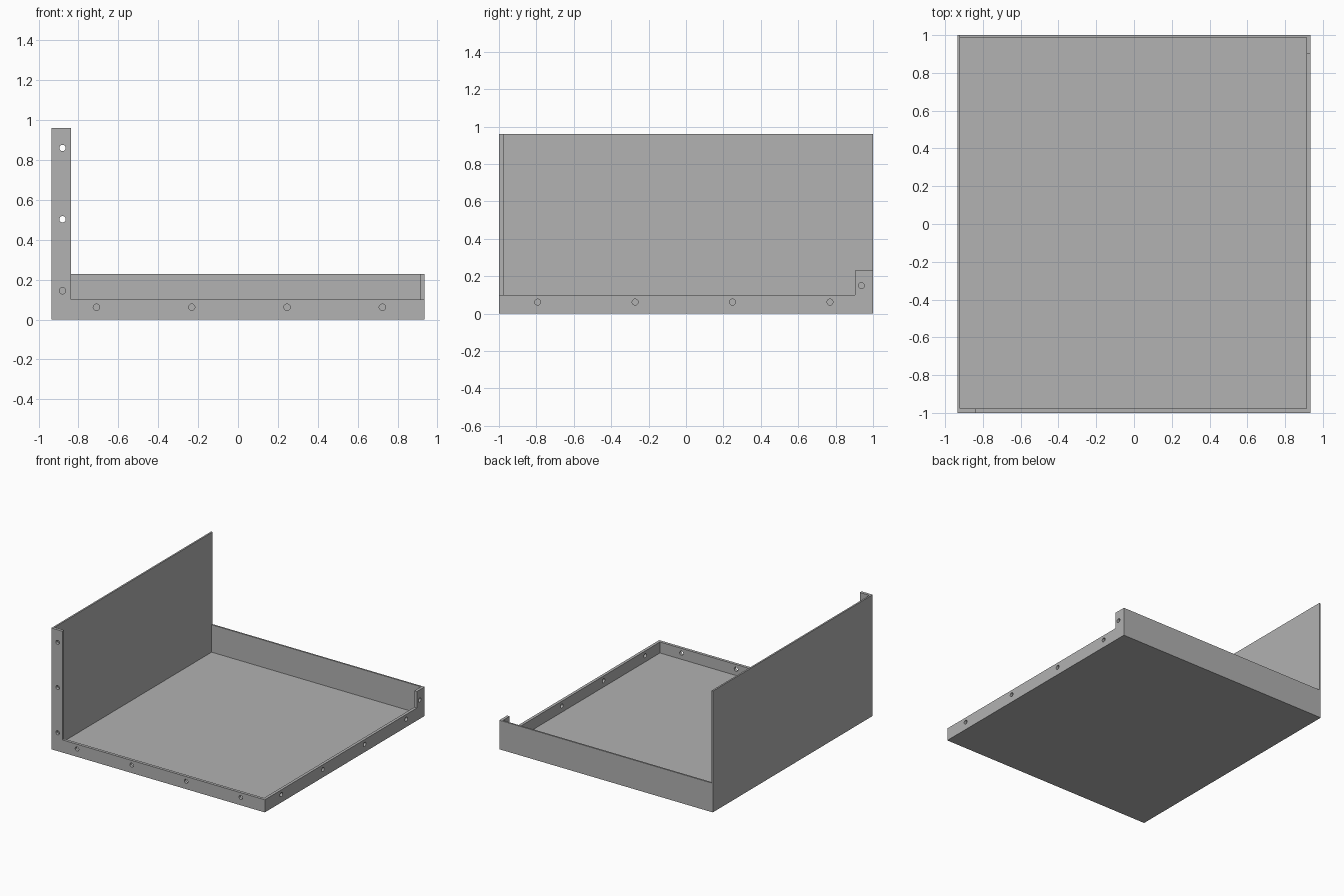
import bpy
import bmesh
import math
from mathutils import Matrix, Vector

cube = bpy.data.objects.get("Cube")
if cube:
    bpy.data.objects.remove(cube, do_unlink=True)

# Overall dimensions
HX, HY = 0.935, 1.0
SHEET = 0.013        # floor, tall wall and back wall
FLANGE = 0.023       # drilled front and right flanges
TALL, BACK, LIP, POST = 0.96, 0.23, 0.1, 0.097
HOLE_R = 0.016

grey = bpy.data.materials.new("sheet grey")
grey.use_nodes = True
grey.diffuse_color = (0.445, 0.445, 0.445, 1)
grey.node_tree.nodes["Principled BSDF"].inputs["Base Color"].default_value = grey.diffuse_color


def add_object(name, bm):
    bmesh.ops.recalc_face_normals(bm, faces=bm.faces)
    mesh = bpy.data.meshes.new(name)
    bm.to_mesh(mesh)
    bm.free()
    mesh.materials.append(grey)
    obj = bpy.data.objects.new(name, mesh)
    bpy.context.collection.objects.link(obj)
    return obj


def panel(name, low, high):
    """Closed box between two corners."""
    low, high = Vector(low), Vector(high)
    bm = bmesh.new()
    bmesh.ops.create_cube(bm, size=1)
    bmesh.ops.scale(bm, vec=high - low, verts=bm.verts)
    bmesh.ops.translate(bm, vec=(low + high) / 2, verts=bm.verts)
    return add_object(name, bm)


def drilled_flange(name, outline, holes, place, thickness):
    """Extrude an outline inward; place(u, z, depth) maps it into space."""
    bm = bmesh.new()
    face = bm.faces.new([bm.verts.new(place(u, z, 0)) for u, z in outline])
    grown = bmesh.ops.extrude_face_region(bm, geom=[face])
    inward = place(0, 0, thickness) - place(0, 0, 0)
    moved = [g for g in grown["geom"] if isinstance(g, bmesh.types.BMVert)]
    bmesh.ops.translate(bm, vec=inward, verts=moved)
    obj = add_object(name, bm)

    # Screw holes right through the flange
    bm = bmesh.new()
    turn = inward.to_track_quat('Z', 'Y').to_matrix().to_4x4()
    for u, z in holes:
        bmesh.ops.create_cone(bm, cap_ends=True, segments=24, radius1=HOLE_R,
                              radius2=HOLE_R, depth=thickness * 4,
                              matrix=Matrix.Translation(place(u, z, thickness / 2)) @ turn)
    cutter = add_object(name + "_hole_cutter", bm)
    cutter.hide_render = True
    mod = obj.modifiers.new("holes", 'BOOLEAN')
    mod.operation, mod.solver, mod.object = 'DIFFERENCE', 'EXACT', cutter
    bpy.ops.object.select_all(action='DESELECT')
    obj.select_set(True)
    bpy.context.view_layer.objects.active = obj
    bpy.ops.object.modifier_apply(modifier=mod.name)
    bpy.data.objects.remove(cutter, do_unlink=True)
    bpy.ops.object.shade_smooth_by_angle(angle=math.radians(30))
    return obj


# Plain sheets
panel("floor", (-HX + SHEET, -HY + FLANGE, 0), (HX - FLANGE, HY - SHEET, SHEET))
panel("tall_side_wall", (-HX, -HY + FLANGE, 0), (-HX + SHEET, HY - SHEET, TALL))

# The back is tall only where it meets the side wall
panel("back_wall", (-HX + SHEET, HY - SHEET, 0), (HX, HY, BACK))
panel("side_wall_rear_edge", (-HX, HY - SHEET, 0), (-HX + SHEET, HY, TALL))

# Front flange: low lip with a tall post beside the side wall
drilled_flange(
    "front_flange",
    [(-HX, 0), (HX, 0), (HX, LIP), (-HX + POST, LIP), (-HX + POST, TALL), (-HX, TALL)],
    [(-0.71 + 0.478 * i, 0.062) for i in range(4)]
    + [(-0.88, 0.145 + 0.358 * i) for i in range(3)],
    lambda u, z, d: Vector((u, -HY + d, z)), FLANGE)

# Right flange: low lip with a short post beside the back wall
rear = HY - SHEET
drilled_flange(
    "side_flange",
    [(-HY + FLANGE, 0), (rear, 0), (rear, BACK), (HY - POST, BACK),
     (HY - POST, LIP), (-HY + FLANGE, LIP)],
    [(-0.793 + 0.521 * i, 0.062) for i in range(4)] + [(0.938, 0.15)],
    lambda u, z, d: Vector((HX - d, u, z)), FLANGE)
